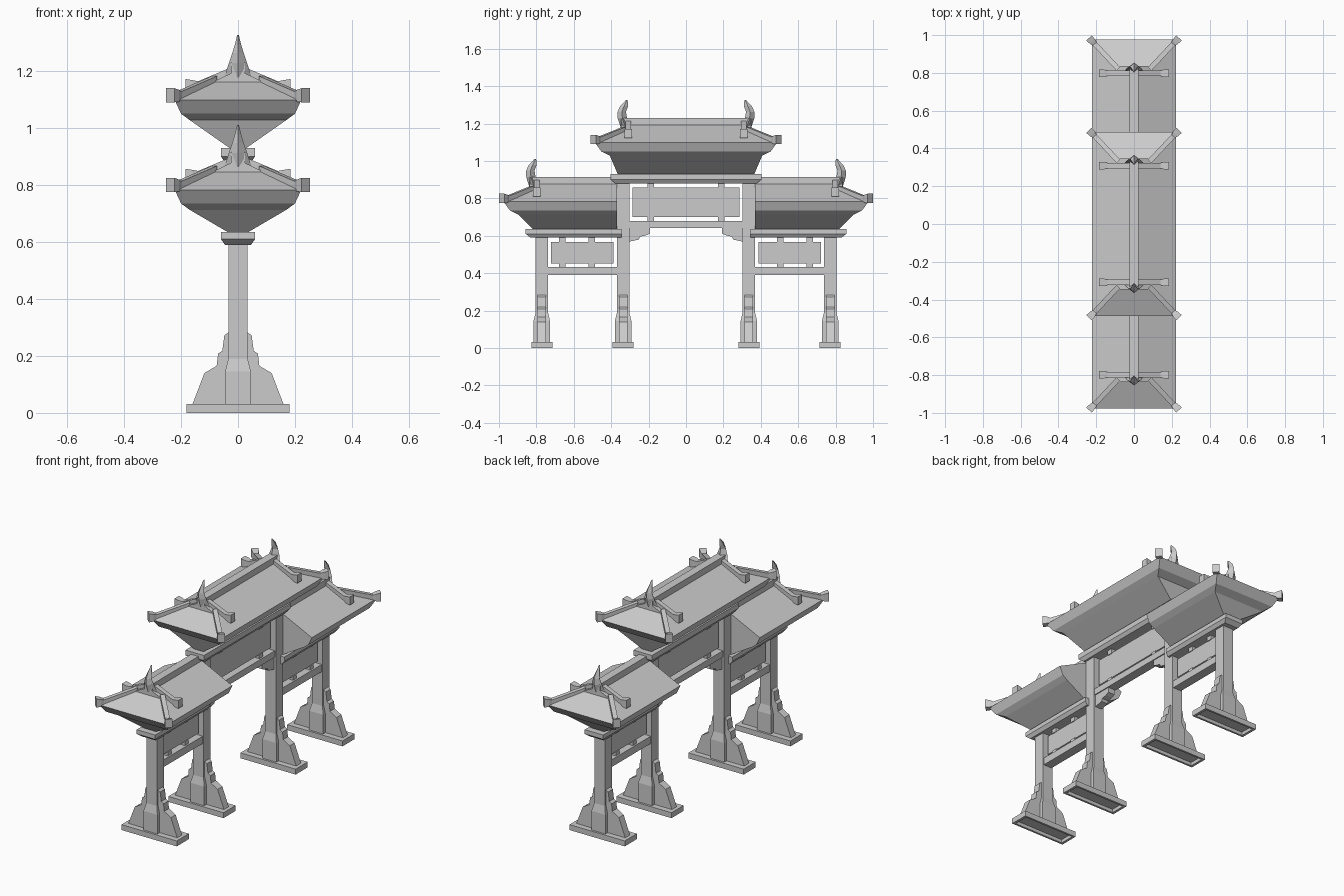
import bpy, bmesh
from mathutils import Vector

cube = bpy.data.objects.get("Cube")
if cube:
    bpy.data.objects.remove(cube, do_unlink=True)

stone = bpy.data.materials.new("pale grey stone")
stone.use_nodes = True
GREY = (0.6, 0.6, 0.6, 1.0)
stone.diffuse_color = GREY
stone.node_tree.nodes["Principled BSDF"].inputs["Base Color"].default_value = GREY


def build(name, verts, faces, mirror="y"):
    """Make a flat-shaded object, mirrored over the given axes."""
    bm = bmesh.new()
    vs = [bm.verts.new(v) for v in verts]
    for f in faces:
        bm.faces.new([vs[i] for i in f])
    bmesh.ops.recalc_face_normals(bm, faces=bm.faces)
    mesh = bpy.data.meshes.new(name)
    bm.to_mesh(mesh)
    bm.free()
    mesh.materials.append(stone)
    obj = bpy.data.objects.new(name, mesh)
    bpy.context.collection.objects.link(obj)
    if mirror:
        mod = obj.modifiers.new("mirror", "MIRROR")
        mod.use_axis = ("x" in mirror, "y" in mirror, False)
        mod.merge_threshold = 0.0005
    return obj


def loft(name, rings, mirror="y"):
    """Skin a list of equal-length rings and close both ends."""
    n = len(rings[0])
    verts = [p for ring in rings for p in ring]
    faces = [(r * n + i, r * n + (i + 1) % n, (r + 1) * n + (i + 1) % n, (r + 1) * n + i)
             for r in range(len(rings) - 1) for i in range(n)]
    faces += [tuple(range(n)), tuple(range(len(verts) - n, len(verts)))]
    return build(name, verts, faces, mirror)


def rect(hx, y0, y1, z):
    return [(-hx, y0, z), (hx, y0, z), (hx, y1, z), (-hx, y1, z)]


def box(name, hx, y0, y1, z0, z1, mirror="y"):
    return loft(name, [rect(hx, y0, y1, z0), rect(hx, y0, y1, z1)], mirror)


def bar(name, stations, mirror="xy"):
    """Sweep an upright rectangle along (point, half width, height) stations."""
    pts = [Vector(s[0]) for s in stations]
    d = pts[-1] - pts[0]
    side = Vector((-d.y, d.x, 0)).normalized()
    rings = []
    for p, (_, w, h) in zip(pts, stations):
        up = Vector((0, 0, h))
        rings.append([p - side * w, p + side * w, p + side * w + up, p - side * w + up])
    return loft(name, rings, mirror)


def roof(name, y_in, out, z, drop, y_foot, open_end):
    """Hip-and-gable roof, its ridges and its horns, from y_in to the eave."""
    gable = out - 0.14
    # x, height, outer y: foot, soffit, fascia, rim, gable base, apex
    half = [(0.03, z - drop, y_foot), (0.17, z - 0.07, out - 0.08),
            (0.2, z - 0.048, out - 0.035), (0.222, z, out),
            (0.09, z + 0.063, gable)]
    section = ([(-x, h, y) for x, h, y in half] + [(0, z + 0.106, gable)]
               + half[::-1])
    n = len(section)
    verts = [(x, y_in, h) for x, h, _ in section] + [(x, y, h) for x, h, y in section]
    faces = [(i, i + 1, n + i + 1, n + i) for i in range(n - 1)]
    faces.append((n - 1, 0, n, 2 * n - 1))
    for i in range(4):
        faces.append((n + i, n + i + 1, 2 * n - 2 - i, 2 * n - 1 - i))
    faces.append((n + 4, n + 5, n + 6))
    if not open_end:
        faces.append(tuple(range(n)))
    build(name, verts, faces)

    # ridge beam along the top
    if open_end:
        box(name + "_ridge", 0.024, -gable, gable, z + 0.085, z + 0.132, "")
    else:
        box(name + "_ridge", 0.024, y_in, gable, z + 0.085, z + 0.132)
    # corner ridges with flared tips
    bar(name + "_corner_ridge", [
        ((0.083, out - 0.155, z + 0.052), 0.013, 0.032),
        ((0.208, out - 0.022, z + 0.0), 0.013, 0.03),
        ((0.22, out - 0.01, z - 0.006), 0.018, 0.042),
        ((0.238, out + 0.009, z - 0.008), 0.02, 0.05)])
    # ridges running down the slopes beside the gable
    gy = out - 0.178
    bar(name + "_slope_ridge", [
        ((0, gy, z + 0.09), 0.014, 0.035),
        ((0.14, gy, z + 0.036), 0.014, 0.03),
        ((0.16, gy, z + 0.03), 0.02, 0.04),
        ((0.184, gy, z + 0.026), 0.02, 0.048)])
    # curved horn at the ridge end: height, inner y, outer y, half width
    rings = []
    for h, a, b, w in [(0.08, -0.19, -0.138, 0.048), (0.13, -0.172, -0.122, 0.032),
                       (0.165, -0.166, -0.121, 0.02), (0.195, -0.177, -0.135, 0.011),
                       (0.228, -0.175, -0.166, 0.003)]:
        m = out + (a + b) / 2
        rings.append([(0, out + a, z + h), (w, m, z + h), (0, out + b, z + h), (-w, m, z + h)])
    loft(name + "_horn", rings)


# roofs
roof("centre_roof", 0, 0.487, 1.098, 0.168, 0.365, True)
roof("side_roof", 0.37, 0.976, 0.783, 0.152, 0.815, False)

# columns with stepped buttress feet
WING = [(0.16, 0.03), (0.118, 0.14), (0.075, 0.165), (0.07, 0.208),
        (0.055, 0.218), (0.048, 0.272), (0.03, 0.285)]
for place, cy, top in [("inner", 0.336, 0.885), ("outer", 0.771, 0.6)]:
    box(place + "_column", 0.034, cy - 0.033, cy + 0.033, 0.03, top)
    loft(place + "_pedestal", [rect(0.045, cy - 0.044, cy + 0.044, 0.03),
                               rect(0.045, cy - 0.044, cy + 0.044, 0.145),
                               rect(0.034, cy - 0.033, cy + 0.033, 0.19)])
    outline = WING + [(-x, z) for x, z in WING[::-1]]
    loft(place + "_buttress", [[(x, cy + t, z) for x, z in outline] for t in (-0.022, 0.022)])
    # foot slab, hollow underneath
    loft(place + "_foot_slab", [rect(hx, cy - hy, cy + hy, z) for hx, hy, z in
                                [(0.165, 0.044, 0.02), (0.165, 0.044, 0),
                                 (0.18, 0.056, 0), (0.18, 0.056, 0.032)]])


# cap beams with a bevelled lower edge
def cap_beam(name, y0, y1, z, height, inset, mirror):
    loft(name, [rect(0.046, y0 + inset, y1 - 0.025, z),
                rect(0.06, y0, y1, z + 0.02),
                rect(0.06, y0, y1, z + height)], mirror)


cap_beam("side_cap_beam", 0.345, 0.857, 0.59, 0.045, 0, "y")
cap_beam("centre_cap_beam", -0.403, 0.403, 0.88, 0.05, 0.025, "")

# tie beams, name panels and spacer blocks
box("side_tie_beam", 0.028, 0.36, 0.745, 0.39, 0.433)
box("side_panel", 0.013, 0.388, 0.722, 0.453, 0.568)
box("centre_tie_beam", 0.028, -0.31, 0.31, 0.642, 0.68, "")
box("centre_panel", 0.013, -0.285, 0.285, 0.7, 0.857, "")
for y in (0.503, 0.662):
    box("side_lower_block", 0.018, y - 0.017, y + 0.017, 0.43, 0.456)
    box("side_upper_block", 0.018, y - 0.017, y + 0.017, 0.565, 0.595)
box("centre_lower_block", 0.018, 0.172, 0.206, 0.675, 0.703)
box("centre_upper_block", 0.018, 0.172, 0.206, 0.852, 0.885)

# stepped corner brackets under the centre tie beam
bracket = [(0.305, 0.645), (0.192, 0.645), (0.192, 0.612), (0.215, 0.602),
           (0.245, 0.595), (0.252, 0.58), (0.305, 0.568)]
loft("corner_bracket", [[(x, y, z) for y, z in bracket] for x in (-0.022, 0.022)])
